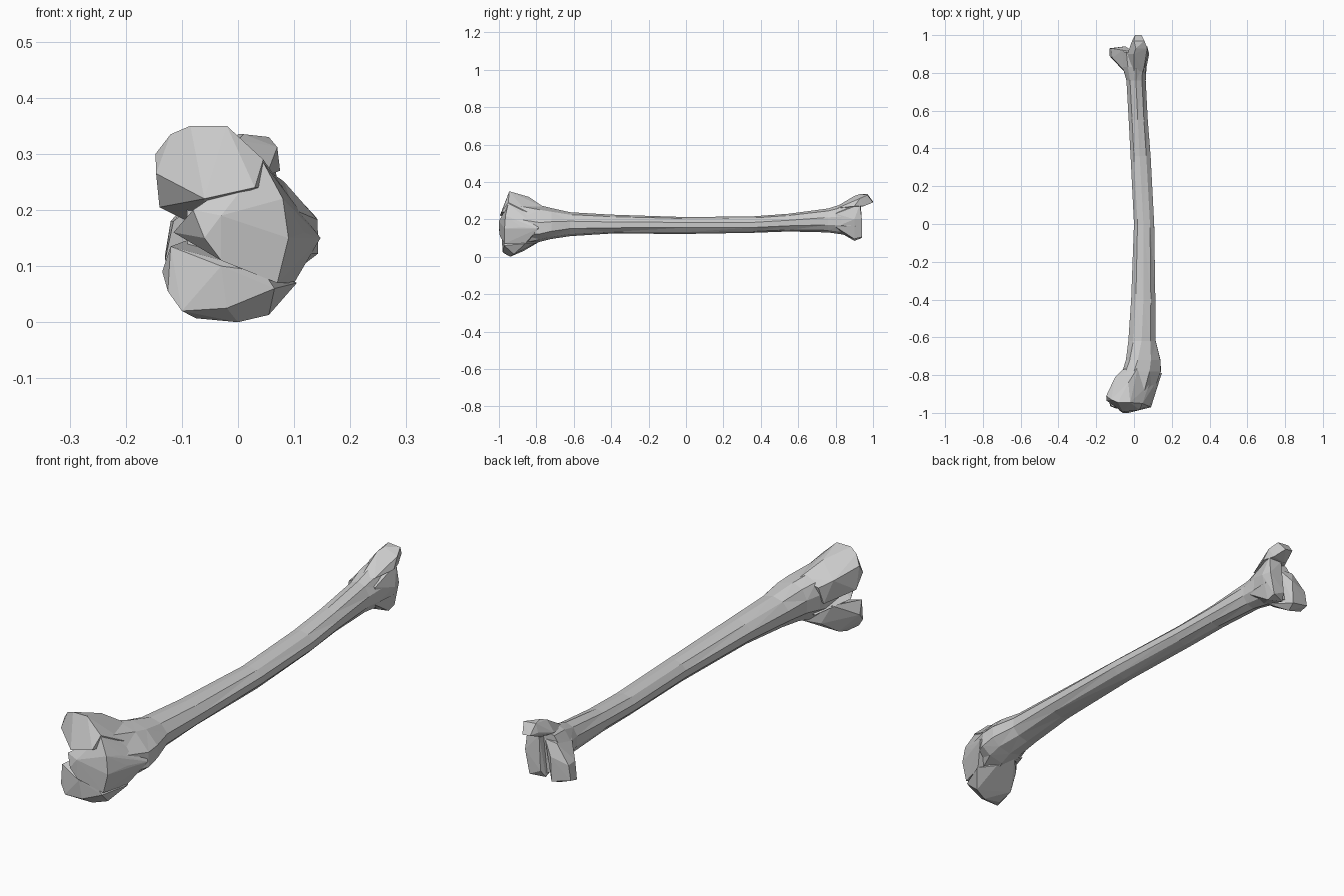
import bpy, bmesh, math


def finish(bm, name):
    bmesh.ops.recalc_face_normals(bm, faces=bm.faces[:])
    me = bpy.data.meshes.new(name)
    bm.to_mesh(me)
    bm.free()
    ob = bpy.data.objects.new(name, me)
    bpy.context.collection.objects.link(ob)
    return ob


def hull(name, pts):
    """Faceted convex lump through a few landmark points."""
    bm = bmesh.new()
    for p in pts:
        bm.verts.new(p)
    res = bmesh.ops.convex_hull(bm, input=bm.verts[:])
    loose = [v for v in bm.verts if not v.link_faces]
    bmesh.ops.delete(bm, geom=loose, context='VERTS')
    return finish(bm, name)


def loft(name, sections, sides=10):
    """Skewed elliptical rings: y, xmin, xmax, zmin, zmax, x of top, z of right side."""
    bm = bmesh.new()
    rings = []
    for y, x0, x1, z0, z1, xt, zr in sections:
        cx, cz = (x0 + x1) / 2, (z0 + z1) / 2
        ring = []
        for i in range(sides):
            a = 2 * math.pi * (i + 0.5) / sides
            c, s = math.cos(a) / math.cos(math.pi / sides), math.sin(a)
            x = cx + c * (x1 - x0) / 2 + (xt - cx) * max(s, 0) * (1 - abs(c) ** 2 * 0.9)
            z = cz + s * (z1 - z0) / 2 + (zr - cz) * max(c, 0) * (1 - s * s)
            ring.append(bm.verts.new((x, y, z)))
        rings.append(ring)
    for a, b in zip(rings, rings[1:]):
        for i in range(sides):
            j = (i + 1) % sides
            bm.faces.new((a[i], a[j], b[j], b[i]))
    bm.faces.new(rings[0])
    bm.faces.new(rings[-1])
    bmesh.ops.triangulate(bm, faces=bm.faces[:])
    return finish(bm, name)


# Curved shaft flaring toward both ends
shaft = loft("bone_shaft", [
    (-0.90, -0.09, 0.100, 0.045, 0.300, -0.02, 0.16),
    (-0.78, -0.06, 0.143, 0.080, 0.275, 0.00, 0.15),
    (-0.72, -0.042, 0.140, 0.095, 0.260, 0.02, 0.16),
    (-0.62, -0.030, 0.115, 0.110, 0.238, 0.04, 0.17),
    (-0.40, -0.015, 0.113, 0.124, 0.225, 0.05, 0.17),
    (0.00, 0.000, 0.107, 0.122, 0.212, 0.05, 0.17),
    (0.36, -0.018, 0.088, 0.128, 0.216, 0.03, 0.17),
    (0.55, -0.028, 0.073, 0.135, 0.230, 0.02, 0.18),
    (0.76, -0.040, 0.062, 0.130, 0.258, 0.01, 0.19),
    (0.83, -0.060, 0.066, 0.120, 0.280, 0.01, 0.19),
    (0.91, -0.075, 0.070, 0.110, 0.290, 0.01, 0.19),
])

# Upper knuckle of the front head
upper = hull("upper_knuckle", [
    (-.147, -.91, .30), (-.12, -.93, .335), (-.085, -.945, .35), (-.02, -.945, .35),
    (.045, -.95, .29), (.03, -.985, .24), (-.06, -.995, .22), (-.146, -.935, .265),
    (-.10, -.81, .265), (-.03, -.84, .32), (.08, -.85, .24), (-.06, -.77, .24),
    (.02, -.76, .265), (-.14, -.90, .205), (-.07, -.79, .17)])

# Middle of the front head with its outer bulge
middle = hull("head_middle", [
    (-.08, -.985, .20), (-.03, -1, .19), (-.06, -1, .15), (-.03, -.995, .11),
    (.09, -.97, .15), (.08, -.965, .22), (.07, -.97, .07), (.10, -.90, .205),
    (.118, -.88, .16), (.10, -.86, .07), (.147, -.79, .15), (.07, -.76, .24),
    (.045, -.95, .285), (-.05, -.76, .13), (-.115, -.90, .16)])

# Lower knuckle of the front head
lower = hull("lower_knuckle", [
    (-.12, -.965, .135), (-.135, -.93, .09), (-.125, -.965, .055), (-.10, -.975, .02),
    (-.02, -.98, .025), (.065, -.972, .06), (.045, -.975, .09), (-.03, -.985, .10),
    (-.075, -.93, .007), (0, -.94, 0), (.055, -.92, .013), (.105, -.86, .07),
    (-.08, -.87, .03), (.05, -.80, .075), (-.05, -.80, .08), (0, -.75, .10),
    (-.08, -.83, .15)])

# Two joint lobes of the back end, with a groove between them
outer = hull("outer_lobe", [
    (-.13, .93, .12), (-.13, .89, .11), (-.12, .93, .18), (-.115, .88, .18),
    (-.06, .90, .085), (-.05, .94, .10), (-.045, .94, .20), (-.06, .92, .25),
    (-.055, .81, .14), (-.05, .81, .23), (0, .84, .12), (0, .84, .27), (0, .91, .25)])
inner = hull("inner_lobe", [
    (-.01, .92, .10), (.05, .90, .095), (.05, .94, .105), (.08, .90, .20),
    (.07, .94, .20), (0, .94, .13), (.01, .935, .27), (.065, .93, .28),
    (.06, .80, .16), (.06, .80, .23), (0, .81, .13), (0, .81, .26)])

# Hooked tip above the lobes
hook = hull("hooked_tip", [
    (0, .80, .265), (.05, .81, .26), (-.035, .90, .28), (0, .90, .325), (.01, .93, .335),
    (0, .97, .335), (.055, .97, .33), (.07, .93, .312), (.075, .90, .27), (.005, 1, .295),
    (.04, 1, .29), (-.01, .97, .30), (0, .94, .268), (.06, .95, .27)])

# Fuse everything into a single bone
bpy.context.view_layer.objects.active = shaft
for part in (upper, middle, lower, outer, inner, hook):
    mod = shaft.modifiers.new("fuse", 'BOOLEAN')
    mod.operation = 'UNION'
    mod.solver = 'EXACT'
    mod.object = part
    bpy.ops.object.modifier_apply(modifier=mod.name)
    bpy.data.objects.remove(part)
shaft.name = "long_bone"
